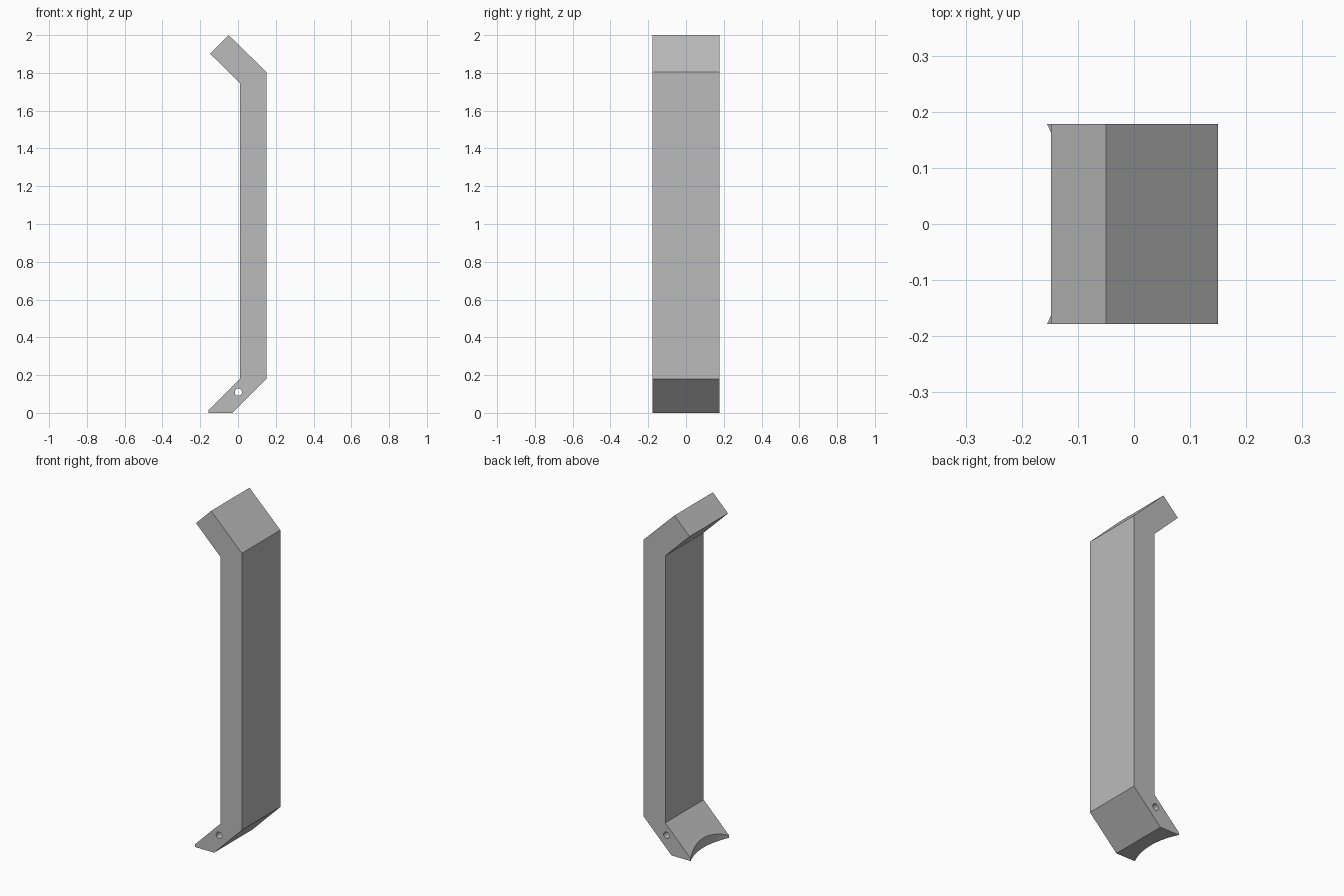
import bpy, bmesh
from math import pi

cube = bpy.data.objects.get("Cube")
if cube:
    bpy.data.objects.remove(cube, do_unlink=True)

HALF = 0.178          # half width of the bar
FOOT_X = -0.155       # tip of the foot
SAG = 0.042           # depth of the scooped foot end

grey = bpy.data.materials.new("plain_grey")
grey.use_nodes = True
colour = (0.5, 0.5, 0.5, 1)
grey.diffuse_color = colour
grey.node_tree.nodes["Principled BSDF"].inputs["Base Color"].default_value = colour

# Bent bar: side profile extruded across its width
profile = [(-0.05, 2.0), (-0.148, 1.902), (0.01, 1.747), (0.01, 0.18),
           (FOOT_X, 0.015), (FOOT_X, 0), (-0.03, 0), (0.15, 0.18), (0.15, 1.805)]
bm = bmesh.new()
face = bm.faces.new([bm.verts.new((x, -HALF, z)) for x, z in profile])
out = bmesh.ops.extrude_face_region(bm, geom=[face])
verts = [v for v in out["geom"] if isinstance(v, bmesh.types.BMVert)]
bmesh.ops.translate(bm, verts=verts, vec=(0, 2 * HALF, 0))
bmesh.ops.recalc_face_normals(bm, faces=bm.faces)
mesh = bpy.data.meshes.new("bent_bar")
bm.to_mesh(mesh)
bm.free()
mesh.materials.append(grey)
bar = bpy.data.objects.new("bent_bar", mesh)
bpy.context.collection.objects.link(bar)


def cut(name, radius, depth, location, rotation, sides):
    """Subtract a cylinder from the bar."""
    bpy.ops.mesh.primitive_cylinder_add(vertices=sides, radius=radius, depth=depth,
                                        location=location, rotation=rotation)
    cutter = bpy.context.object
    cutter.name = name
    cutter.hide_render = True
    cutter.data.materials.append(grey)
    mod = bar.modifiers.new(name, "BOOLEAN")
    mod.operation = "DIFFERENCE"
    mod.solver = "EXACT"
    mod.object = cutter
    bpy.ops.object.select_all(action="DESELECT")
    bar.select_set(True)
    bpy.context.view_layer.objects.active = bar
    bpy.ops.object.modifier_apply(modifier=name)
    bpy.data.objects.remove(cutter, do_unlink=True)


# Scooped foot end and pin hole through the foot
radius = (HALF ** 2 + SAG ** 2) / (2 * SAG)
cut("foot_scoop", radius, 1, (FOOT_X + SAG - radius, 0, 0), (0, 0, 0), 128)
cut("pin_hole", 0.019, 1, (0.002, 0, 0.11), (pi / 2, 0, 0), 32)

bpy.ops.object.shade_smooth_by_angle(angle=pi / 6)
